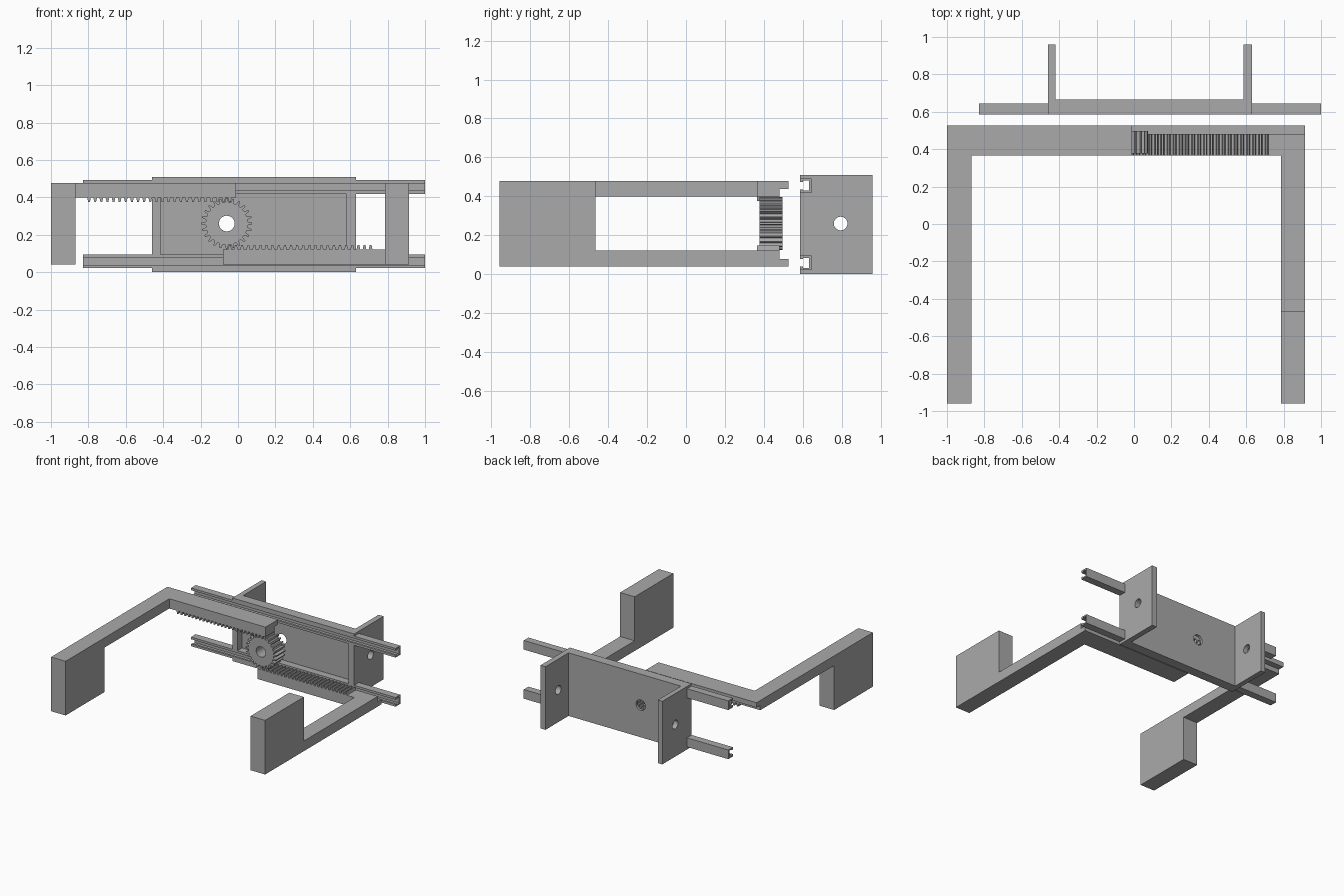
import bpy, bmesh, math

cube = bpy.data.objects.get("Cube")
if cube:
    bpy.data.objects.remove(cube, do_unlink=True)

grey = bpy.data.materials.new("plain_grey")
grey.use_nodes = True
grey.diffuse_color = (0.4, 0.4, 0.4, 1)
grey.node_tree.nodes["Principled BSDF"].inputs["Base Color"].default_value = (0.4, 0.4, 0.4, 1)


def make(name, bm):
    bmesh.ops.recalc_face_normals(bm, faces=bm.faces)
    mesh = bpy.data.meshes.new(name)
    bm.to_mesh(mesh)
    bm.free()
    mesh.materials.append(grey)
    ob = bpy.data.objects.new(name, mesh)
    bpy.context.collection.objects.link(ob)
    return ob


def prism(name, points, lo, hi, axis="y"):
    """Extrude an outline: (x, z) along y, or (y, z) along x."""
    bm = bmesh.new()
    place = (lambda p, t: (p[0], t, p[1])) if axis == "y" else (lambda p, t: (t, p[0], p[1]))
    a, b = ([bm.verts.new(place(p, t)) for p in points] for t in (lo, hi))
    bm.faces.new(a)
    bm.faces.new(b[::-1])
    for i in range(len(points)):
        j = (i + 1) % len(points)
        bm.faces.new((a[i], a[j], b[j], b[i]))
    return make(name, bm)


def box(name, x, y, z):
    outline = [(x[0], z[0]), (x[1], z[0]), (x[1], z[1]), (x[0], z[1])]
    return prism(name, outline, *y)


def rod(name, centre, radius, lo, hi, axis):
    turns = [math.tau * i / 40 for i in range(40)]
    outline = [(centre[0] + radius * math.cos(t), centre[1] + radius * math.sin(t)) for t in turns]
    return prism(name, outline, lo, hi, axis)


def combine(ob, tools, operation):
    for tool in tools:
        mod = ob.modifiers.new("combine", "BOOLEAN")
        mod.operation, mod.solver, mod.object = operation, "EXACT", tool
        bpy.context.view_layer.objects.active = ob
        bpy.ops.object.modifier_apply(modifier=mod.name)
        bpy.data.objects.remove(tool, do_unlink=True)


def smooth(ob):
    bpy.ops.object.select_all(action="DESELECT")
    ob.select_set(True)
    bpy.context.view_layer.objects.active = ob
    bpy.ops.object.shade_smooth_by_angle(angle=math.radians(20))


# Shared layout
FRONT, BACK, TOP = 0.585, 0.665, 0.51
GEAR_X, GEAR_Z, TEETH = -0.06, 0.26, 24
PITCH = math.tau * 0.125 / TEETH
RAIL_Z = (0.058, 0.455)

# Mounting housing: plate, two side brackets and two slotted rails
housing = box("mounting_housing", (-0.46, 0.63), (FRONT, BACK), (0, TOP))
combine(housing, [box("bracket", x, (FRONT, 0.96), (0, TOP))
                  for x in ((-0.46, -0.42), (0.585, 0.63))], "UNION")
combine(housing, [box("rail", (-0.83, 1.0), (FRONT, 0.645), (z - 0.037, z + 0.037))
                  for z in RAIL_Z], "UNION")
cutters = [box("recess", (-0.415, 0.58), (0.5, 0.645), (0.095, 0.418))]
for z in RAIL_Z:
    cutters.append(box("channel", (-1.1, 1.1), (0.602, 0.632), (z - 0.026, z + 0.026)))
    cutters.append(box("slot", (-1.1, 1.1), (0.5, 0.61), (z - 0.019, z + 0.019)))
cutters.append(rod("shaft_hole", (GEAR_X, GEAR_Z), 0.042, 0.5, 0.8, "y"))
cutters.append(rod("pivot_hole", (0.795, GEAR_Z), 0.035, -0.6, 0.8, "x"))
combine(housing, cutters, "DIFFERENCE")
smooth(housing)


# Gripper arms: toothed rack, sliding tongue, long arm and end pad
def gripper(name, bar, arm, root, outer, tongue, teeth):
    side = 1 if root > outer else -1          # rack above or below its teeth
    tip = root + 0.024 * (1 if outer < root else -1)
    outline = [(bar[0], outer), (bar[0], root)]
    first = math.ceil((teeth[0] - GEAR_X) / PITCH)
    last = math.floor((teeth[1] - GEAR_X) / PITCH)
    for k in range(first, last):
        x = GEAR_X + (k + 0.5) * PITCH
        outline += [(x - 0.3 * PITCH, root), (x - 0.14 * PITCH, tip),
                    (x + 0.14 * PITCH, tip), (x + 0.3 * PITCH, root)]
    outline += [(bar[1], root), (bar[1], outer)]
    body = prism(name, outline, 0.365, 0.48)
    height = sorted((root, outer))
    combine(body, [box("tongue", bar, (0.48, 0.527), tongue),
                   box("arm", arm, (-0.96, 0.365), height),
                   box("pad", arm, (-0.96, -0.465), (0.04, 0.478))], "UNION")
    return body


gripper("right_gripper_arm", (-1.0, -0.01), (-1.0, -0.87), 0.399, 0.478, (0.438, 0.478), (-0.84, -0.01))
gripper("left_gripper_arm", (-0.08, 0.915), (0.785, 0.915), 0.122, 0.04, (0.04, 0.078), (-0.08, 0.75))

# Pinion gear with a shaft bore
bm = bmesh.new()
rings = []
for y in (0.378, 0.497):
    outer, bore = [], []
    for i in range(TEETH):
        for shift, radius in ((-0.3, 0.113), (-0.13, 0.136), (0.13, 0.136), (0.3, 0.113)):
            t = math.pi / 2 + math.tau * (i + shift) / TEETH
            for ring, r in ((outer, radius), (bore, 0.042)):
                ring.append(bm.verts.new((GEAR_X + r * math.cos(t), y, GEAR_Z + r * math.sin(t))))
    rings += [outer, bore]
for a, b in ((0, 1), (2, 3), (0, 2), (1, 3)):
    n = len(rings[a])
    for i in range(n):
        j = (i + 1) % n
        bm.faces.new((rings[a][i], rings[a][j], rings[b][j], rings[b][i]))
smooth(make("pinion_gear", bm))
